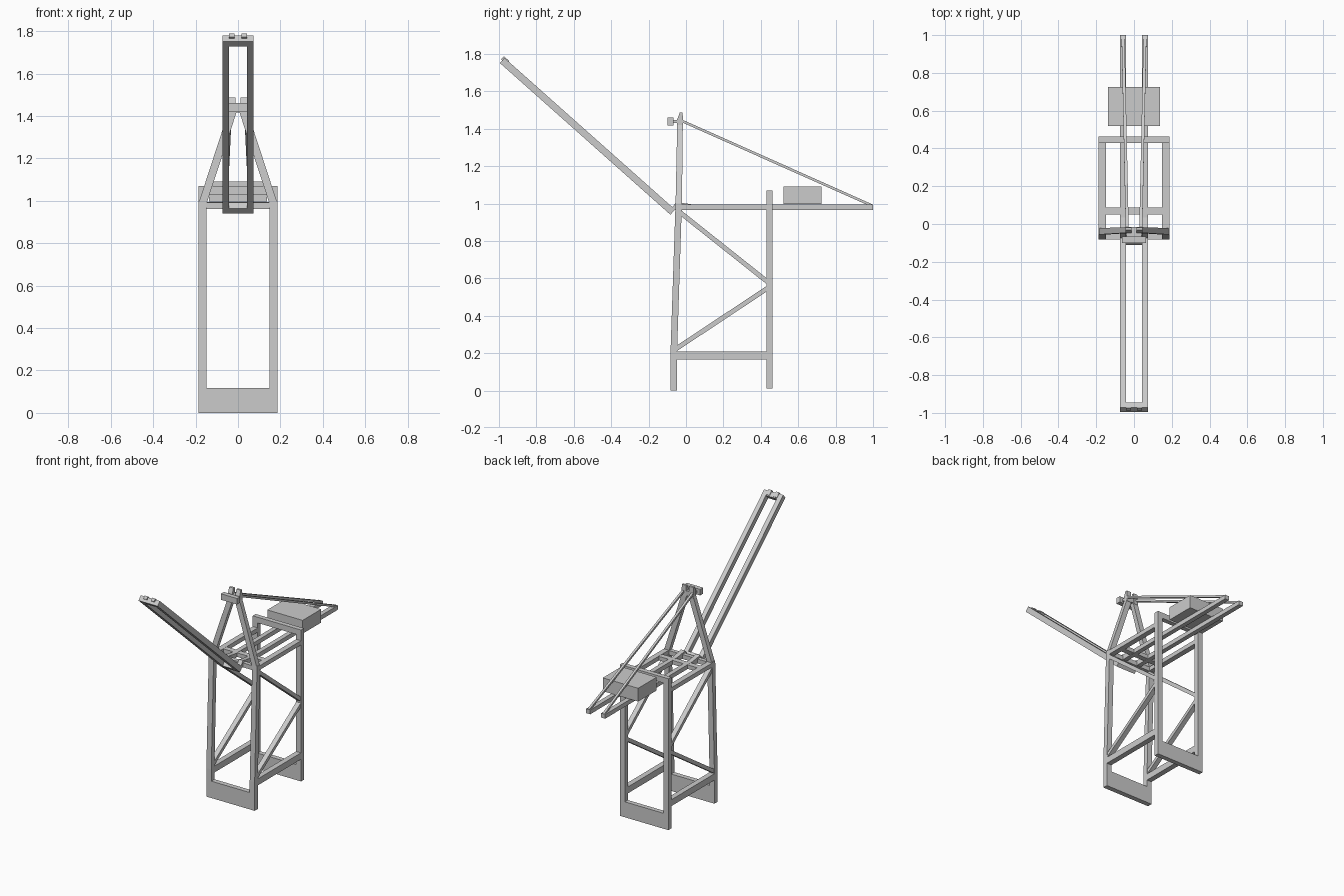
import bpy, bmesh
from mathutils import Vector, Matrix

if "Cube" in bpy.data.objects:
    bpy.data.objects.remove(bpy.data.objects["Cube"])


def mesh_object(name, bm):
    bmesh.ops.recalc_face_normals(bm, faces=bm.faces)
    me = bpy.data.meshes.new(name)
    bm.to_mesh(me)
    bm.free()
    ob = bpy.data.objects.new(name, me)
    bpy.context.collection.objects.link(ob)
    return ob


def box(name, x, y, z):
    """Axis-aligned box from (min, max) pairs."""
    bm = bmesh.new()
    bmesh.ops.create_cube(bm, size=1)
    for v in bm.verts:
        v.co = [(a + b) / 2 + c * (b - a) for (a, b), c in zip((x, y, z), v.co)]
    return mesh_object(name, bm)


def side_prism(name, x0, x1, pts):
    """Extrude a (y, z) outline between two x positions."""
    bm = bmesh.new()
    face = bm.faces.new([bm.verts.new((x0, y, z)) for y, z in pts])
    new = bmesh.ops.extrude_face_region(bm, geom=[face])["geom"]
    bmesh.ops.translate(bm, vec=(x1 - x0, 0, 0),
                        verts=[g for g in new if isinstance(g, bmesh.types.BMVert)])
    return mesh_object(name, bm)


def loft(name, lower, upper):
    """Join two four-point sections into a solid member."""
    bm = bmesh.new()
    a = [bm.verts.new(p) for p in lower]
    b = [bm.verts.new(p) for p in upper]
    bm.faces.new(a)
    bm.faces.new(b)
    for i in range(4):
        j = (i + 1) % 4
        bm.faces.new((a[i], a[j], b[j], b[i]))
    return mesh_object(name, bm)


def strut(name, p, q, w, h):
    """Rectangular bar from p to q: w across x, h in the other direction."""
    p, q = Vector(p), Vector(q)
    d = (q - p).normalized()
    side = Vector((1, 0, 0)) - d * d.x
    side.normalize()
    up = side.cross(d)
    sec = [side * sx * w / 2 + up * sy * h / 2
           for sx, sy in ((-1, -1), (1, -1), (1, 1), (-1, 1))]
    return loft(name, [p + s for s in sec], [q + s for s in sec])


def mirror(*obs):
    for ob in obs:
        ob.modifiers.new("mirror", 'MIRROR')


def rect(x0, x1, y0, y1, z):
    return [(x0, y0, z), (x1, y0, z), (x1, y1, z), (x0, y1, z)]


IN, OUT = 0.149, 0.187

# Front portal legs lean slightly back above the sill
mirror(side_prism("front_leg", IN, OUT, [
    (-0.083, 0), (-0.048, 0), (-0.048, 0.2), (-0.022, 1.0), (-0.056, 1.0), (-0.083, 0.2)]))
box("front_sill", (-IN, IN), (-0.083, -0.048), (0, 0.118))

# Rear portal
mirror(box("rear_leg", (IN, OUT), (0.43, 0.463), (0.01, 1.07)))
box("rear_sill", (-IN, IN), (0.43, 0.463), (0.01, 0.118))
box("rear_top_beam", (-IN, IN), (0.43, 0.463), (1.03, 1.07))

# Side beams and diagonal braces
mid = (IN + OUT) / 2
mirror(
    box("lower_side_beam", (IN, OUT), (-0.055, 0.435), (0.165, 0.21)),
    box("upper_side_beam", (IN, OUT), (-0.04, 0.435), (0.965, 0.995)),
    strut("upper_brace", (mid, -0.035, 0.955), (mid, 0.44, 0.578), 0.034, 0.025),
    strut("lower_brace", (mid, -0.055, 0.222), (mid, 0.44, 0.55), 0.034, 0.025))

# Sloping mast legs meeting at the apex
mirror(loft("mast_leg",
            rect(IN, OUT, -0.056, -0.022, 0.985),
            rect(0.006, 0.045, -0.047, -0.017, 1.42)))
mirror(side_prism("apex_lug", 0.012, 0.045, [
    (-0.047, 1.41), (-0.015, 1.41), (-0.018, 1.487), (-0.033, 1.487), (-0.047, 1.45)]))
box("apex_block", (-0.04, 0.04), (-0.047, -0.017), (1.415, 1.45))
box("apex_bracket", (-0.04, 0.04), (-0.07, -0.04), (1.43, 1.447))
box("apex_platform", (-0.063, 0.063), (-0.1, -0.067), (1.418, 1.46))

# Main girders and cross beams
mirror(box("girder", (0.042, 0.074), (-0.05, 1.0), (0.965, 0.995)))
box("front_cross_beam", (-IN, IN), (-0.05, -0.022), (0.962, 0.993))
box("middle_cross_beam", (-IN, IN), (0.05, 0.088), (0.966, 0.994))

# Machinery house
box("machinery_house", (-0.137, 0.137), (0.52, 0.725), (0.997, 1.09))

# Back stays from the apex to the girder ends
mirror(strut("back_stay", (0.036, -0.025, 1.443), (0.058, 0.992, 0.99), 0.016, 0.014))

# Raised boom: two rails joined at both ends
foot, tip = Vector((0, -0.08, 0.962)), Vector((0, -0.983, 1.765))
d = (tip - foot).normalized()
n = Vector((0, d.z, -d.y))
X = Vector((0.058, 0, 0))
mirror(strut("boom_rail", foot + X, tip + X, 0.032, 0.037))
for name, at in (("boom_foot_beam", foot + d * 0.006), ("boom_tip_beam", tip - d * 0.018)):
    strut(name, at - d * 0.018, at + d * 0.018, 0.148, 0.037)

# Boom tip lugs and hinge plates
L = Vector((0.029, 0, 0))
mirror(strut("boom_tip_lug", tip + L - d * 0.03 + n * 0.012,
             tip + L + d * 0.008 + n * 0.012, 0.026, 0.022))
mirror(side_prism("hinge_plate", 0.042, 0.074, [
    (-0.085, 0.965), (-0.02, 0.965), (0.035, 0.995), (-0.03, 1.005), (-0.05, 1.01)]))
